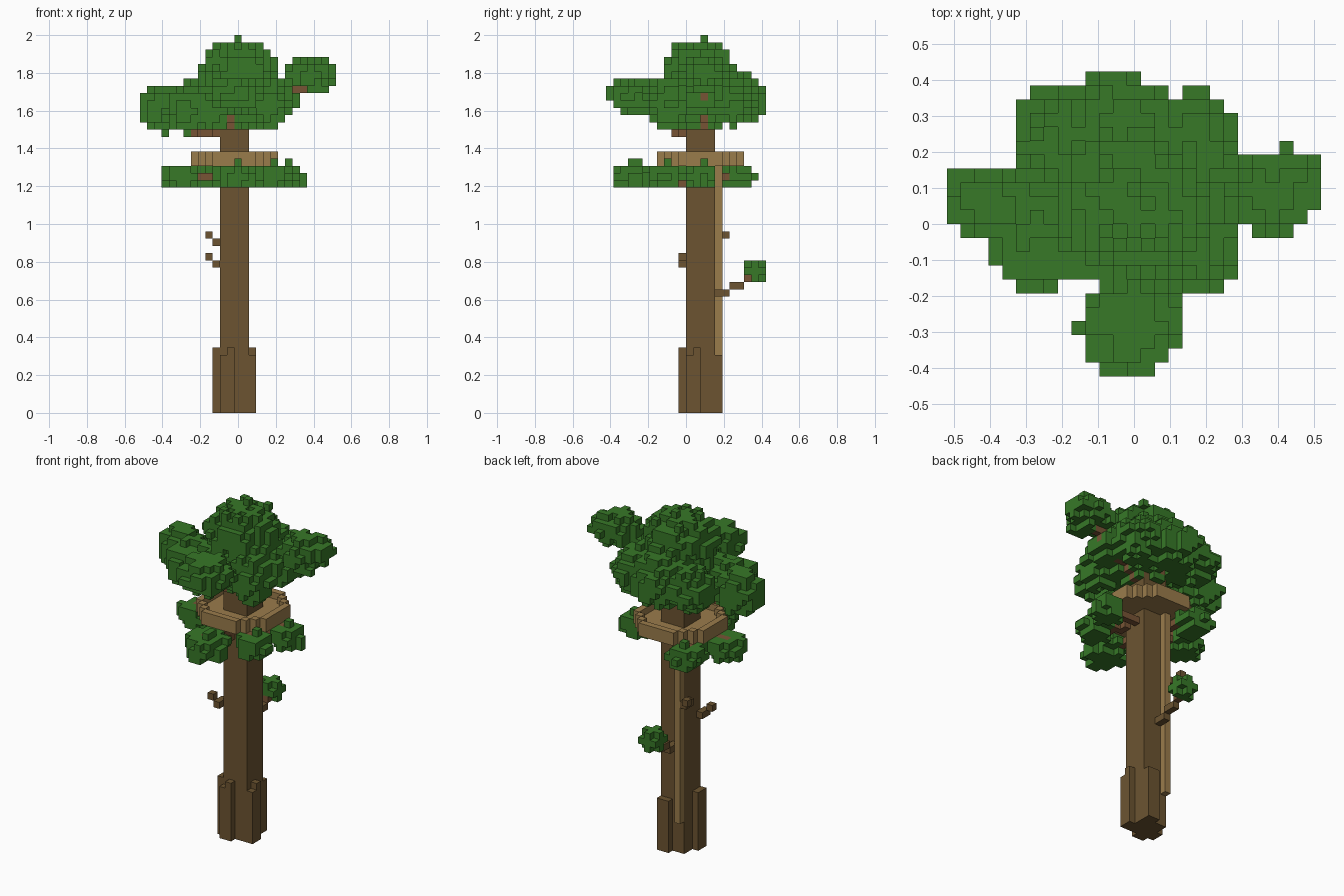
import bpy, bmesh, random
from mathutils import Vector

random.seed(7)
cube = bpy.data.objects.get("Cube")
if cube:
    bpy.data.objects.remove(cube, do_unlink=True)

U = 2 / 52                        # block size
ORIGIN = Vector((13.5, 11, 0))    # grid position of the model's centre
cells = {}                        # block -> part name; the first part placed wins


def box(part, x0, x1, y0, y1, z0, z1):
    for x in range(x0, x1):
        for y in range(y0, y1):
            for z in range(z0, z1):
                cells.setdefault((x, y, z), part)


def limb(part, start, end):
    a, b = (Vector(p) / U + ORIGIN for p in (start, end))
    steps = int((b - a).length * 2) + 1
    for s in range(steps + 1):
        p = a.lerp(b, s / steps)
        cells.setdefault((int(p.x), int(p.y), int(p.z)), part)


def leaves(part, centre, radii, rough):
    c = Vector(centre) / U + ORIGIN
    r = Vector(radii) / U
    # Blocks stay inside the 27 x 22 footprint of the whole tree
    lo = [max(0, int(c[n] - r[n] - 2)) for n in range(3)]
    hi = [min((27, 22, 51)[n], int(c[n] + r[n] + 3)) for n in range(3)]
    for x in range(lo[0], hi[0]):
        for y in range(lo[1], hi[1]):
            for z in range(lo[2], hi[2]):
                d = Vector((x + .5, y + .5, z + .5)) - c
                q = sum((d[n] / r[n]) ** 2 for n in range(3))
                if q < 1 + random.uniform(-rough, rough):
                    cells.setdefault((x, y, z), part)


# Trunk and root buttresses
box("trunk", 11, 15, 11, 15, 0, 42)
for x, y, h in ((11, 10, 8), (12, 10, 9), (10, 11, 9), (10, 12, 9),
                (15, 11, 8), (15, 12, 9), (13, 15, 8), (14, 15, 8)):
    box("roots", x, x + 1, y, y + 1, 0, h)

# Climbing pole up the back, clear of the ground
box("pole", 11, 12, 15, 16, 5, 34)

# Eight-sided lookout deck with a raised rim
for x in range(7, 19):
    for y in range(7, 19):
        dx, dy = abs(x - 12.5), abs(y - 12.5)
        if dx + dy <= 8:
            rim = max(dx, dy) > 5 or dx + dy > 7
            box("deck", x, x + 1, y, y + 1, 34, 36 if rim else 35)

# Stubs and the small leafy twig on the trunk
for x, y, z in ((10, 15, 23), (9, 16, 24), (10, 14, 23),
                (10, 11, 20), (10, 10, 20), (9, 10, 21)):
    box("stubs", x, x + 1, y, y + 1, z, z + 1)
box("stubs", 12, 13, 15, 17, 16, 17)
box("stubs", 12, 13, 17, 19, 17, 18)
box("branches", 12, 13, 19, 20, 18, 19)
for x in range(3):
    for y in range(3):
        for z in range(3):
            if (x != 1) + (y != 1) + (z != 1) < 3:
                box("twig_leaves", 11 + x, 12 + x, 19 + y, 20 + y, 18 + z, 19 + z)

# Lower branches and the leaf clumps beneath the deck
for x, y, rx, ry in ((-.025, -.265, .12, .12), (.18, -.11, .09, .09),
                     (.27, .085, .085, .09), (-.295, .05, .11, .10),
                     (-.19, .265, .09, .11)):
    limb("branches", (-.02, .08, 1.21), (x, y, 1.285))
    leaves("lower_leaves", (x, y, 1.253), (rx, ry, .072), .25)

# Upper branches
for tip in ((-.36, .06, 1.58), (.38, .10, 1.74), (-.02, -.26, 1.66),
            (-.04, .28, 1.66), (-.25, -.06, 1.50)):
    limb("branches", (-.02, .08, 1.46), tip)

# Crown of overlapping leaf masses
crown = (((.00, .06, 1.82), (.20, .19, .145)),
         ((-.01, .07, 1.65), (.21, .23, .15)),
         ((.39, .085, 1.79), (.135, .12, .095)),
         ((.21, .07, 1.67), (.12, .13, .10)),
         ((-.40, .06, 1.61), (.125, .105, .125)),
         ((-.27, -.04, 1.60), (.125, .15, .125)),
         ((-.14, -.06, 1.61), (.12, .10, .11)),
         ((-.01, -.28, 1.68), (.14, .135, .095)),
         ((-.03, .28, 1.66), (.16, .14, .135)),
         ((-.21, .25, 1.64), (.125, .13, .12)),
         ((.16, -.09, 1.635), (.12, .11, .125)),
         ((.15, .23, 1.66), (.13, .13, .12)))
for centre, radii in crown:
    leaves("crown_leaves", centre, radii, .27)
box("crown_leaves", 13, 14, 13, 14, 50, 52)


# Materials
def material(name, rgb):
    m = bpy.data.materials.new(name)
    col = [((c / 255 + .055) / 1.055) ** 2.4 for c in rgb] + [1]
    m.diffuse_color = col
    m.use_nodes = True
    m.node_tree.nodes["Principled BSDF"].inputs["Base Color"].default_value = col
    return m


bark = material("bark brown", (108, 84, 49))
wood = material("branch brown", (119, 84, 53))
plank = material("plank tan", (154, 124, 75))
green = material("leaf green", (55, 120, 39))
paint = {"trunk": bark, "roots": bark, "stubs": bark, "pole": plank,
         "deck": plank, "branches": wood}

# Outer faces of each part become one mesh, with flat areas merged
for part in sorted(set(cells.values())):
    bm = bmesh.new()
    for cell, name in cells.items():
        if name != part:
            continue
        for axis in range(3):
            for side in (0, 1):
                near = list(cell)
                near[axis] += 2 * side - 1
                if tuple(near) in cells:
                    continue
                base = Vector(cell)
                base[axis] += side
                u, v = Vector(), Vector()
                u[(axis + 1) % 3] = v[(axis + 2) % 3] = 1
                quad = [base, base + u, base + u + v, base + v]
                if not side:
                    quad.reverse()
                bm.faces.new([bm.verts.new((p - ORIGIN) * U) for p in quad])
    bmesh.ops.remove_doubles(bm, verts=bm.verts, dist=U / 100)
    bmesh.ops.dissolve_limit(bm, angle_limit=.01, verts=bm.verts, edges=bm.edges)
    mesh = bpy.data.meshes.new(part)
    bm.to_mesh(mesh)
    bm.free()
    mesh.materials.append(paint.get(part, green))
    bpy.context.collection.objects.link(bpy.data.objects.new(part, mesh))
